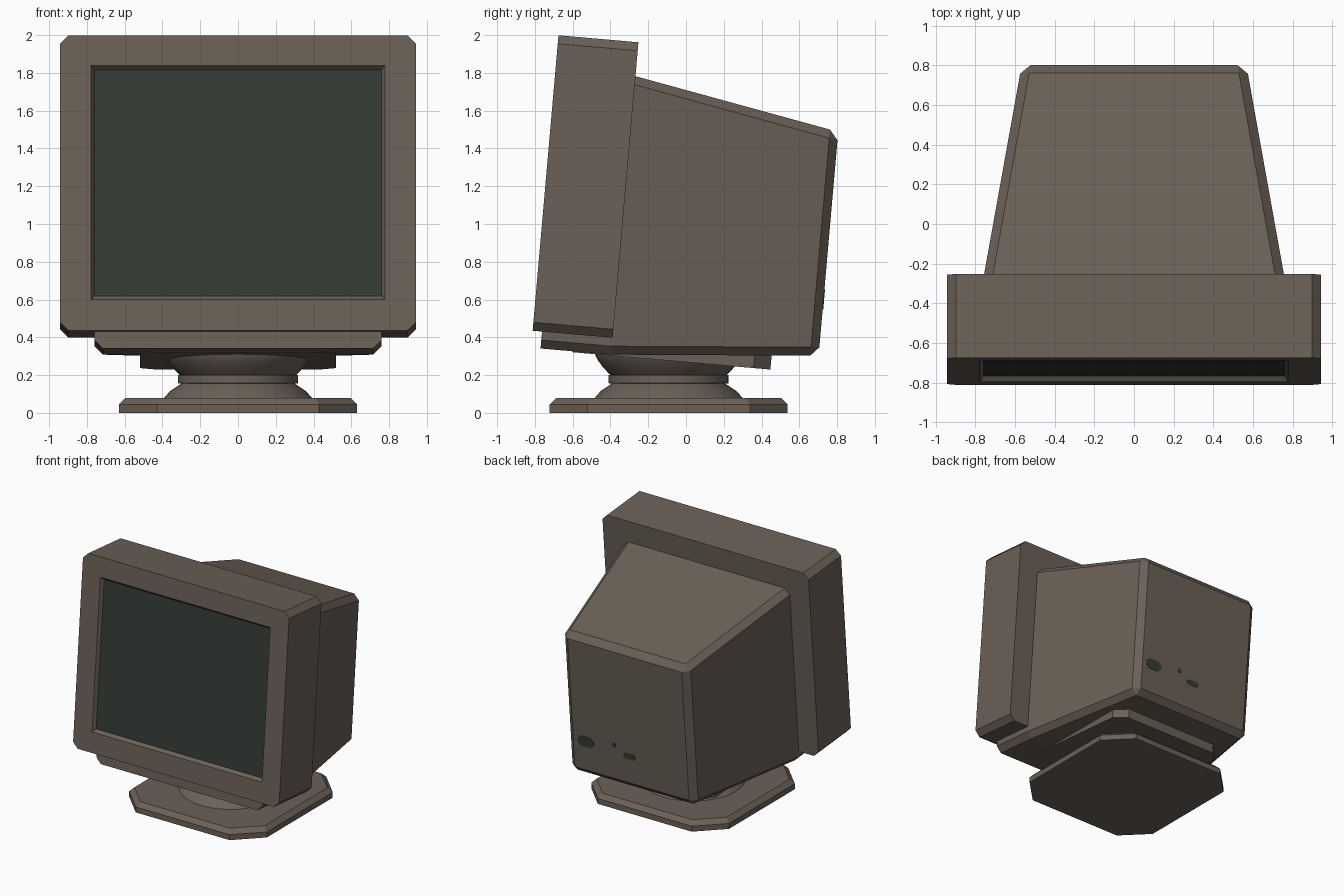
import bpy, bmesh, math

if "Cube" in bpy.data.objects:
    bpy.data.objects.remove(bpy.data.objects["Cube"])

TILT = math.radians(-5)
PIVOT = (0, -0.812, 0.435)      # bottom front edge of the tilted housing
CY = -0.092                     # centre of the foot


def material(name, rgb):
    m = bpy.data.materials.new(name)
    m.diffuse_color = (*rgb, 1)
    m.use_nodes = True
    m.node_tree.nodes["Principled BSDF"].inputs["Base Color"].default_value = m.diffuse_color
    return m


CASE = material("brown_grey_plastic", (0.147, 0.119, 0.095))
DARK = material("dark_green_glass", (0.034, 0.045, 0.036))


def finish(name, bm, mats, tilted=False):
    bmesh.ops.remove_doubles(bm, verts=bm.verts, dist=1e-4)
    bmesh.ops.recalc_face_normals(bm, faces=bm.faces)
    mesh = bpy.data.meshes.new(name)
    bm.to_mesh(mesh)
    bm.free()
    ob = bpy.data.objects.new(name, mesh)
    bpy.context.collection.objects.link(ob)
    for m in mats:
        mesh.materials.append(m)
    if tilted:
        ob.location = PIVOT
        ob.rotation_euler.x = TILT
    return ob


def cut_rect(hw, a0, a1, c):
    """Rectangle with corners cut by c, as eight (x, a) points."""
    return [(-hw + c, a0), (hw - c, a0), (hw, a0 + c), (hw, a1 - c),
            (hw - c, a1), (-hw + c, a1), (-hw, a1 - c), (-hw, a0 + c)]


def loft(rings):
    """Skin a list of point rings and cap both ends."""
    bm = bmesh.new()
    vs = [[bm.verts.new(p) for p in r] for r in rings]
    n = len(vs[0])
    for a, b in zip(vs, vs[1:]):
        for i in range(n):
            j = (i + 1) % n
            bm.faces.new((a[i], a[j], b[j], b[i]))
    bm.faces.new(vs[0])
    bm.faces.new(vs[-1])
    bm.faces.ensure_lookup_table()
    return bm


def lathe(name, profile, seg=32):
    rings = [[(r * math.cos(math.tau * i / seg), CY + r * math.sin(math.tau * i / seg), z)
              for i in range(seg)] for r, z in profile]
    ob = finish(name, loft(rings), [CASE])
    bpy.ops.object.select_all(action='DESELECT')
    ob.select_set(True)
    bpy.context.view_layer.objects.active = ob
    bpy.ops.object.shade_smooth_by_angle(angle=math.radians(35))


# Front bezel with sunken screen: back, front, opening, glass
sections = [(0.943, 0, 1.57, 0.045, 0.425), (0.943, 0, 1.57, 0.045, 0),
            (0.777, 0.167, 1.41, 0, 0), (0.76, 0.187, 1.388, 0, 0.028)]
bm = loft([[(x, w, v) for x, v in cut_rect(hw, v0, v1, c)]
           for hw, v0, v1, c, w in sections])
bm.faces[-1].material_index = 1
finish("bezel_and_screen", bm, [CASE, DARK], True)

# Tapered rear housing, chamfered along its length and around the back
stations = [(0.05, 0.76, -0.09, 1.39), (0.425, 0.76, -0.09, 1.39), (1.52, 0.567, 0, 1.19)]
bm = loft([[(-hw, w, v0), (hw, w, v0), (hw, w, v1), (-hw, w, v1)]
           for w, hw, v0, v1 in stations])
edges = [e for e in bm.edges
         if abs(e.verts[0].co.y - e.verts[1].co.y) > 0.1 or min(v.co.y for v in e.verts) > 1.5]
bmesh.ops.bevel(bm, geom=edges, offset=0.045, segments=1, affect='EDGES')
finish("rear_housing", bm, [CASE], True)

# Mounting plate under the housing
finish("mounting_plate", loft([[(x, w, v) for x, w in cut_rect(0.52, 0.22, 1.272, 0.09)]
                               for v in (-0.095, 0.02)]), [CASE], True)

# Sockets on the back: x, height, half width, half height, corner cut
sockets = [("power_socket", 0.408, 0.29, 0.075, 0.043, 0.03),
           ("round_jack", 0.147, 0.333, 0.018, 0.018, 0.0105),
           ("signal_socket", 0.007, 0.272, 0.058, 0.022, 0.016)]
for name, x0, v0, hw, hh, c in sockets:
    finish(name, loft([[(x0 + x, w, v0 + v) for x, v in cut_rect(hw, -hh, hh, c)]
                       for w in (1.518, 1.523)]), [DARK], True)

# Foot: eight-sided slab, neck with collar, and swivel bowl
finish("foot_slab", loft([[(x, y, z) for x, y in cut_rect(h, CY - h, CY + h, c)]
                          for h, c, z in ((0.63, 0.2, 0), (0.63, 0.2, 0.045),
                                          (0.595, 0.185, 0.08))]), [CASE])
lathe("foot_neck", [(0.395, 0.075), (0.36, 0.115), (0.3, 0.155), (0.317, 0.157), (0.317, 0.2)])
lathe("swivel_bowl", [(0.29, 0.185), (0.318, 0.21), (0.35, 0.245), (0.372, 0.275),
                      (0.387, 0.302), (0.392, 0.325)])
